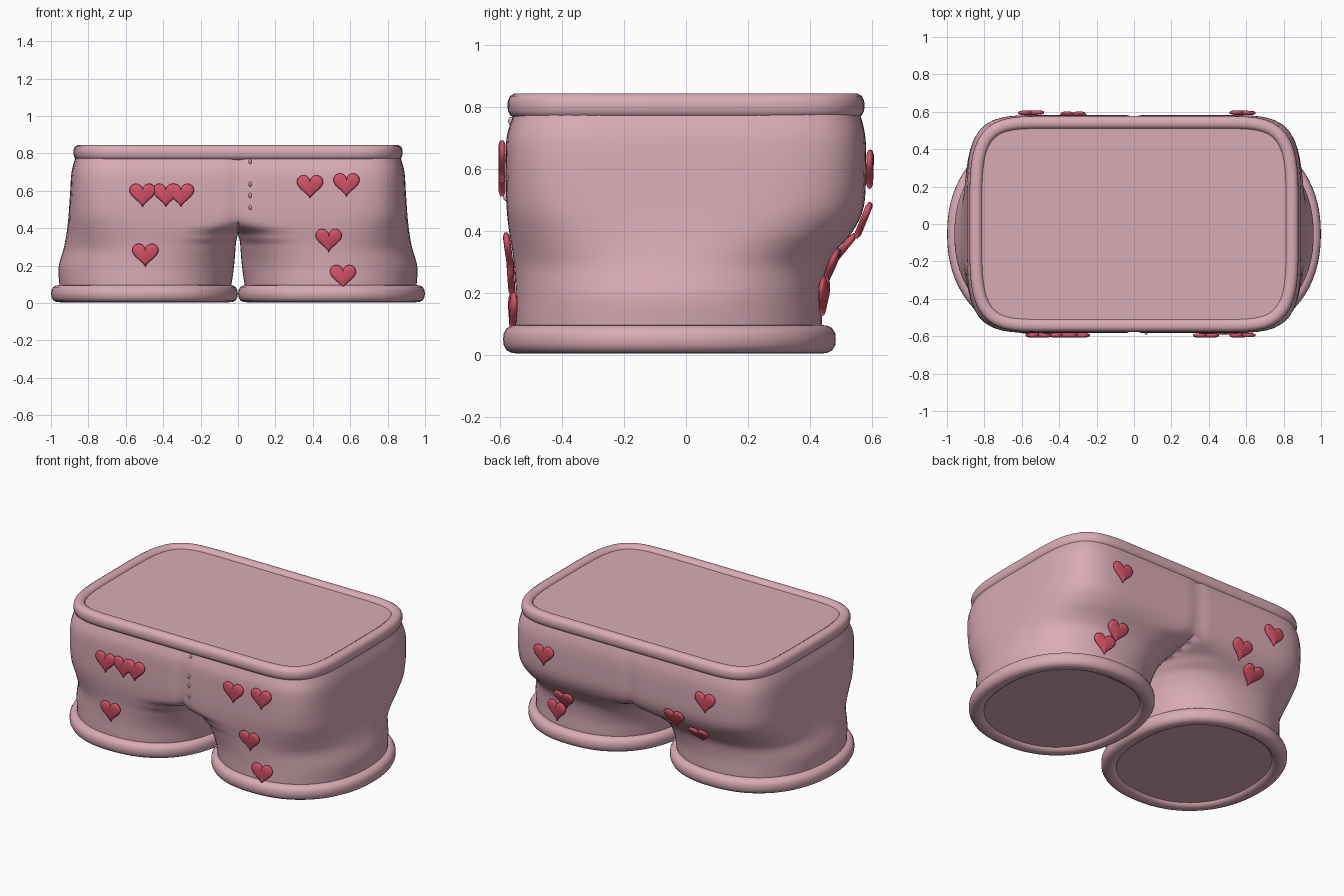
import bpy, bmesh, math
from mathutils import Vector, Matrix
from mathutils.bvhtree import BVHTree

if "Cube" in bpy.data.objects:
    bpy.data.objects.remove(bpy.data.objects["Cube"])


def material(name, rgb):
    m = bpy.data.materials.new(name)
    m.diffuse_color = (*rgb, 1)
    m.use_nodes = True
    m.node_tree.nodes["Principled BSDF"].inputs["Base Color"].default_value = m.diffuse_color
    return m


PINK = material("soft pink", (0.70, 0.41, 0.47))
RED = material("heart red", (0.68, 0.085, 0.14))


def finish(bm, name, mat, mirror=False, angle=50):
    bmesh.ops.recalc_face_normals(bm, faces=bm.faces)
    me = bpy.data.meshes.new(name)
    bm.to_mesh(me)
    bm.free()
    ob = bpy.data.objects.new(name, me)
    bpy.context.collection.objects.link(ob)
    me.materials.append(mat)
    bpy.ops.object.select_all(action='DESELECT')
    ob.select_set(True)
    bpy.context.view_layer.objects.active = ob
    bpy.ops.object.shade_smooth_by_angle(angle=math.radians(angle))
    if mirror:
        mod = ob.modifiers.new("mirror", 'MIRROR')
        mod.merge_threshold = 0.002
    return ob


def section(xi, xo, yf, yb, n_in, n_out, angles):
    """Superellipse with separate roundness on the inner and outer side."""
    cx, cy, a, b = (xi + xo) / 2, (yf + yb) / 2, (xo - xi) / 2, (yb - yf) / 2
    pts = []
    for t in angles:
        c, s = math.cos(t), math.sin(t)
        n = n_in if c < 0 else n_out
        r = (abs(c) ** n + abs(s) ** n) ** (-1 / n)
        pts.append((cx + a * r * c, cy + b * r * s))
    return pts


def bridge(bm, rings, closed=False):
    pairs = list(zip(rings, rings[1:] + rings[:1] if closed else rings[1:]))
    for r0, r1 in pairs:
        k = len(r0)
        for i in range(k):
            bm.faces.new((r0[i], r0[(i + 1) % k], r1[(i + 1) % k], r1[i]))


def tube(name, path, z, rw, rh, mirror=False):
    """Rounded band swept along a closed flat path."""
    bm = bmesh.new()
    rings, k = [], len(path)
    for i, p in enumerate(path):
        d = Vector(path[(i + 1) % k]) - Vector(path[i - 1])
        nrm = Vector((d.y, -d.x)).normalized()
        ring = []
        for j in range(16):
            t = math.tau * j / 16
            c, s = math.cos(t), math.sin(t)
            q = (abs(c) ** 2.6 + abs(s) ** 2.6) ** (-1 / 2.6)
            ring.append(bm.verts.new((p[0] + nrm.x * rw * c * q,
                                      p[1] + nrm.y * rw * c * q, z + rh * s * q)))
        rings.append(ring)
    bridge(bm, rings, closed=True)
    return finish(bm, name, PINK, mirror)


# Levels: z, inner x, outer x, front y, back y, inner and outer roundness
LEVELS = [
    (0.025, 0.05, 0.95, -0.545, 0.435, 2.3, 2.2),
    (0.10, 0.035, 0.955, -0.55, 0.44, 2.3, 2.2),
    (0.19, 0.022, 0.96, -0.55, 0.44, 2.4, 2.2),
    (0.28, 0.014, 0.935, -0.555, 0.455, 2.8, 2.35),
    (0.34, 0.008, 0.922, -0.562, 0.49, 3.6, 2.7),
    (0.40, -0.015, 0.913, -0.572, 0.54, 7, 3.2),
    (0.48, -0.03, 0.905, -0.58, 0.575, 30, 3.9),
    (0.60, -0.03, 0.897, -0.582, 0.582, 40, 4.4),
    (0.70, -0.03, 0.89, -0.58, 0.58, 40, 4.5),
    (0.77, -0.03, 0.872, -0.56, 0.565, 40, 4.5),
    (0.825, -0.03, 0.855, -0.545, 0.545, 40, 4.5),
]


def smooth_levels(steps=4):
    out = []
    for i in range(len(LEVELS) - 1):
        p = [LEVELS[max(0, min(len(LEVELS) - 1, i + k))] for k in (-1, 0, 1, 2)]
        for s in range(steps):
            t = s / steps
            out.append([0.5 * (2 * b + (c - a) * t + (2 * a - 5 * b + 4 * c - d) * t * t
                               + (3 * b - a - 3 * c + d) * t ** 3) for a, b, c, d in zip(*p)])
    return out + [list(LEVELS[-1])]


# Shorts: one leg flowing into half of the hips, mirrored
ANG = [math.tau * i / 80 for i in range(80)]
bm = bmesh.new()
rings = []
for z, *sec in smooth_levels():
    ring = []
    for x, y in section(*sec, ANG):
        if y < 0 and z > 0.4 and x < 0.012:
            y += 0.008                      # centre seam crease
        ring.append(bm.verts.new((max(x, 0), y, z)))
    rings.append(ring)
bridge(bm, rings)
bm.faces.new(rings[0])
bm.faces.new(rings[-1])
inner = [f for f in bm.faces if all(v.co.x < 1e-5 for v in f.verts)]
bmesh.ops.delete(bm, geom=inner, context='FACES')
shorts = finish(bm, "shorts_body", PINK, mirror=True)

# Waistband
half = section(0, 0.845, -0.542, 0.542, 40, 4.5,
               [-math.pi / 2 + math.pi * i / 48 for i in range(49)])
tube("waistband", half + [(-x, y) for x, y in reversed(half)], 0.805, 0.035, 0.04)

# Leg hems
hem = section(0.047, 0.953, -0.545, 0.438, 2.3, 2.2, ANG)
tube("leg_hem", hem, 0.05, 0.046, 0.046, mirror=True)

bpy.context.view_layer.update()
tree = BVHTree.FromObject(shorts, bpy.context.evaluated_depsgraph_get())


def surface(x, z, side):
    hit, nrm, *_ = tree.ray_cast(Vector((x, 2 * side, z)), Vector((0, -side, 0)))
    if nrm.y * side < 0:
        nrm = -nrm
    return hit, nrm


def heart(name, x, z, side):
    """Puffed heart lying on the cloth."""
    hit, n = surface(x, z, side)
    right = Vector((0, 0, 1)).cross(n).normalized()
    up = n.cross(right)
    hit = hit + n * 0.013
    bm = bmesh.new()
    rings = []
    for depth, k in ((-0.011, 0.75), (-0.006, 0.96), (0, 1), (0.006, 0.96), (0.011, 0.75)):
        ring = []
        for i in range(40):
            t = math.tau * i / 40
            u = 16 * math.sin(t) ** 3
            v = (13 * math.cos(t) - 5 * math.cos(2 * t) - 2 * math.cos(3 * t)
                 - math.cos(4 * t) + 2.5)
            ring.append(bm.verts.new(hit + (right * u + up * v) * (k * 0.0044) + n * depth))
        rings.append(ring)
    bridge(bm, rings)
    bm.faces.new(rings[0])
    bm.faces.new(rings[-1])
    finish(bm, name, RED, angle=60)


# Hearts on front and back
FRONT = [(-0.51, 0.575), (-0.385, 0.575), (-0.305, 0.575), (-0.495, 0.255),
         (0.385, 0.62), (0.58, 0.63), (0.485, 0.335), (0.56, 0.14)]
BACK = [(0.58, 0.6), (-0.55, 0.6), (-0.325, 0.44), (-0.455, 0.35),
        (0.52, 0.29), (0.59, 0.19)]
for label, side, spots in (("front", -1, FRONT), ("back", 1, BACK)):
    for i, (x, z) in enumerate(spots):
        heart(f"{label}_heart_{i + 1}", x, z, side)

# Fly buttons
for i, z in enumerate((0.755, 0.635, 0.575, 0.51)):
    hit, n = surface(0.065, z, -1)
    bm = bmesh.new()
    bmesh.ops.create_uvsphere(bm, u_segments=12, v_segments=8, radius=1,
                              matrix=Matrix.Translation(hit) @ Matrix.Diagonal((0.008, 0.01, 0.014, 1)))
    finish(bm, f"fly_button_{i + 1}", PINK)
